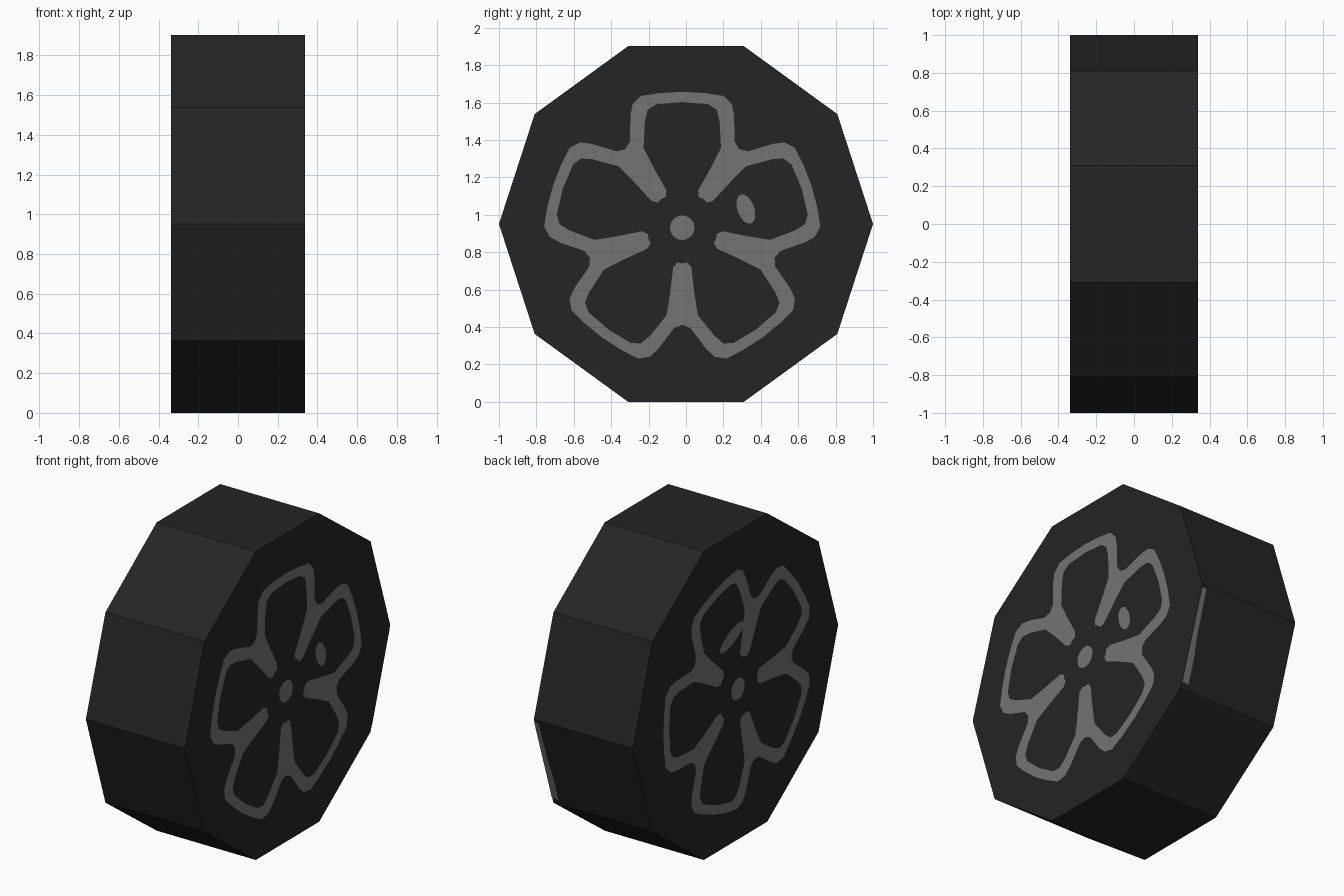
import bpy, bmesh, math
from mathutils import Vector, Matrix

if "Cube" in bpy.data.objects:
    bpy.data.objects.remove(bpy.data.objects["Cube"])

CZ, W = 0.951, 0.338


def material(name, v):
    m = bpy.data.materials.new(name)
    m.diffuse_color = (v, v, v, 1)
    m.use_nodes = True
    m.node_tree.nodes["Principled BSDF"].inputs["Base Color"].default_value = m.diffuse_color
    return m


dark = material("dark rubber", 0.018)
grey = material("mid grey", 0.172)


def finish(bm, name, mat):
    me = bpy.data.meshes.new(name)
    bm.to_mesh(me)
    bm.free()
    me.materials.append(mat)
    ob = bpy.data.objects.new(name, me)
    bpy.context.collection.objects.link(ob)
    return ob


# Ten-sided wheel body, axle along x
bm = bmesh.new()
rim = [bm.verts.new((-W, math.cos(i * math.pi / 5), CZ + math.sin(i * math.pi / 5)))
       for i in range(10)]
cap = bm.faces.new(rim)
new = bmesh.ops.extrude_face_region(bm, geom=[cap], use_keep_orig=True)["geom"]
bmesh.ops.translate(bm, vec=(2 * W, 0, 0),
                    verts=[g for g in new if isinstance(g, bmesh.types.BMVert)])
bmesh.ops.recalc_face_normals(bm, faces=bm.faces)
finish(bm, "wheel_body", dark)

# Half of one petal, pointing up: outer and inner edge of the painted band
OUTER = [(0, .727), (.12, .72), (.22, .705), (.265, .66), (.277, .6), (.28, .46), (.305, .42)]
INNER = [(0, .672), (.14, .66), (.185, .63), (.2, .57), (.207, .427), (.153, .321),
         (.085, .2), (.088, .165), (.112, .154)]


def five_petals(half):
    """Mirror the half petal, then repeat it five times clockwise."""
    petal = [(-x, z) for x, z in reversed(half)] + half[1:-1]
    pts = []
    for k in range(5):
        a = math.radians(18 - 90 - 72 * k)
        r = Matrix.Rotation(a, 2)
        pts += [r @ Vector(p) for p in petal]
    return pts


def ellipse(cx, cy, long, short, ang):
    r = Matrix.Rotation(math.radians(ang), 2)
    return [Vector((cx, cy)) + r @ Vector((long * math.cos(t), short * math.sin(t)))
            for t in (i * math.pi / 8 for i in range(16))]


def painted_face(name, side, turn, blob):
    """Flat painted wheel pattern lying just on one cap."""
    bm = bmesh.new()
    rot = Matrix.Rotation(math.radians(turn), 2)

    def loop(pts):
        vs = []
        for p in pts:
            q = rot @ (p + Vector((-.02, -.02)))
            vs.append(bm.verts.new((side * (W + .003), side * q.x, CZ + q.y)))
        return vs

    edges = []
    for half in (OUTER, INNER):
        vs = loop(five_petals(half))
        edges += [bm.edges.new((vs[i - 1], vs[i])) for i in range(len(vs))]
    bmesh.ops.triangle_fill(bm, edges=edges, use_beauty=True)
    bm.faces.new(loop(ellipse(0, 0, .066, .066, 0)))      # hub dot
    bm.faces.new(loop(blob))                              # valve spot
    bm.normal_update()
    for f in bm.faces:
        if f.normal.x * side < 0:
            f.normal_flip()
    finish(bm, name, grey)


painted_face("rim_pattern_right", 1, 0, ellipse(.34, .1, .082, .045, -70))
painted_face("rim_pattern_left", -1, 90, ellipse(.34, .06, .125, .045, -66))

# Thin painted strip on one tread facet, along the right-hand edge
top = Vector((0, 1, CZ))
low = Vector((0, math.cos(math.pi / 5), CZ - math.sin(math.pi / 5)))
out = Vector((0, math.cos(math.pi / 10), -math.sin(math.pi / 10))) * .003
bm = bmesh.new()
strip = [(W, .03), (W - .03, .03), (W - .035, .5), (W - .045, .7), (W - .045, .94), (W, .94)]
f = bm.faces.new([bm.verts.new(top.lerp(low, t) + out + Vector((x, 0, 0))) for x, t in strip])
bm.normal_update()
if f.normal.dot(out) < 0:
    f.normal_flip()
finish(bm, "tread_strip", grey)
